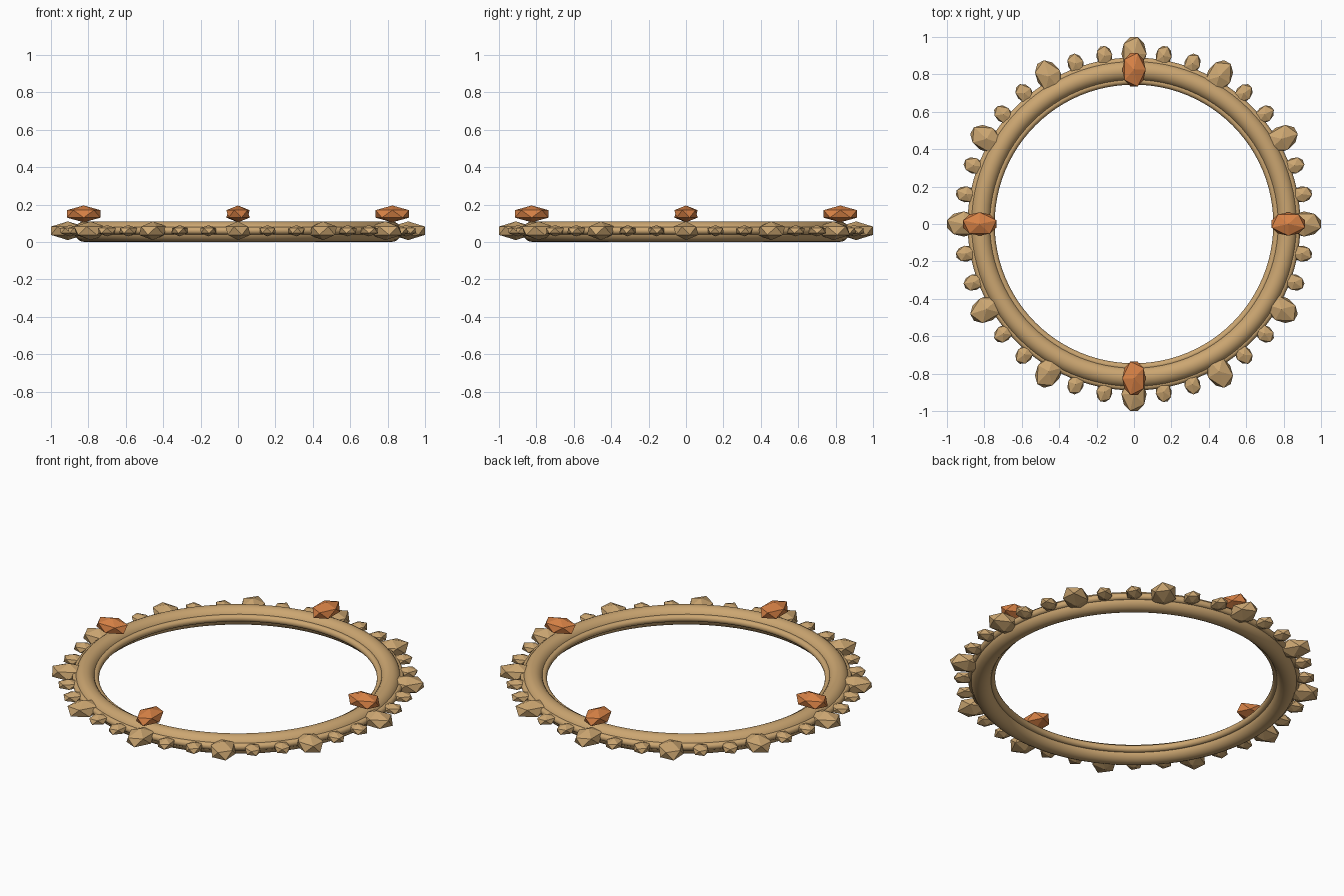
import bpy, math

if "Cube" in bpy.data.objects:
    bpy.data.objects.remove(bpy.data.objects["Cube"])

def material(name, rgb):
    m = bpy.data.materials.new(name)
    m.diffuse_color = (*rgb, 1)
    m.use_nodes = True
    m.node_tree.nodes["Principled BSDF"].inputs["Base Color"].default_value = m.diffuse_color
    return m

SAND = material("sand gold", (0.60, 0.38, 0.165))
ORANGE = material("burnt orange", (0.68, 0.22, 0.06))

def ring(name, radius, thickness, z, sides=20):
    bpy.ops.mesh.primitive_torus_add(major_radius=radius, minor_radius=thickness,
                                     major_segments=96, minor_segments=sides,
                                     location=(0, 0, z))
    ob = bpy.context.object
    ob.name = name
    ob.data.materials.append(SAND)
    bpy.ops.object.shade_smooth()

def stone(name, degrees, radius, z, scale, mat):
    """Faceted stone whose long local y axis points outward."""
    a = math.radians(degrees)
    bpy.ops.mesh.primitive_ico_sphere_add(subdivisions=1, radius=1,
        location=(radius * math.cos(a), radius * math.sin(a), z),
        rotation=(0, 0, a - math.pi / 2))
    ob = bpy.context.object
    ob.name = name
    ob.scale = scale
    ob.data.materials.append(mat)

# Band with a thin rim on each side
ring("main_band", 0.82, 0.055, 0.055)
ring("inner_rim", 0.765, 0.02, 0.06, 12)
ring("outer_rim", 0.87, 0.02, 0.06, 12)

# Outer stones: a large one every 30 degrees, two small ones between
for i in range(36):
    if i % 3 == 0:
        stone("large_stone", i * 10, 0.91, 0.06, (0.075, 0.105, 0.05), SAND)
    else:
        stone("small_stone", i * 10, 0.912, 0.06, (0.048, 0.062, 0.03), SAND)

# Four orange stones on top of the band
for i in range(4):
    stone("top_stone", i * 90, 0.825, 0.15, (0.07, 0.105, 0.045), ORANGE)
